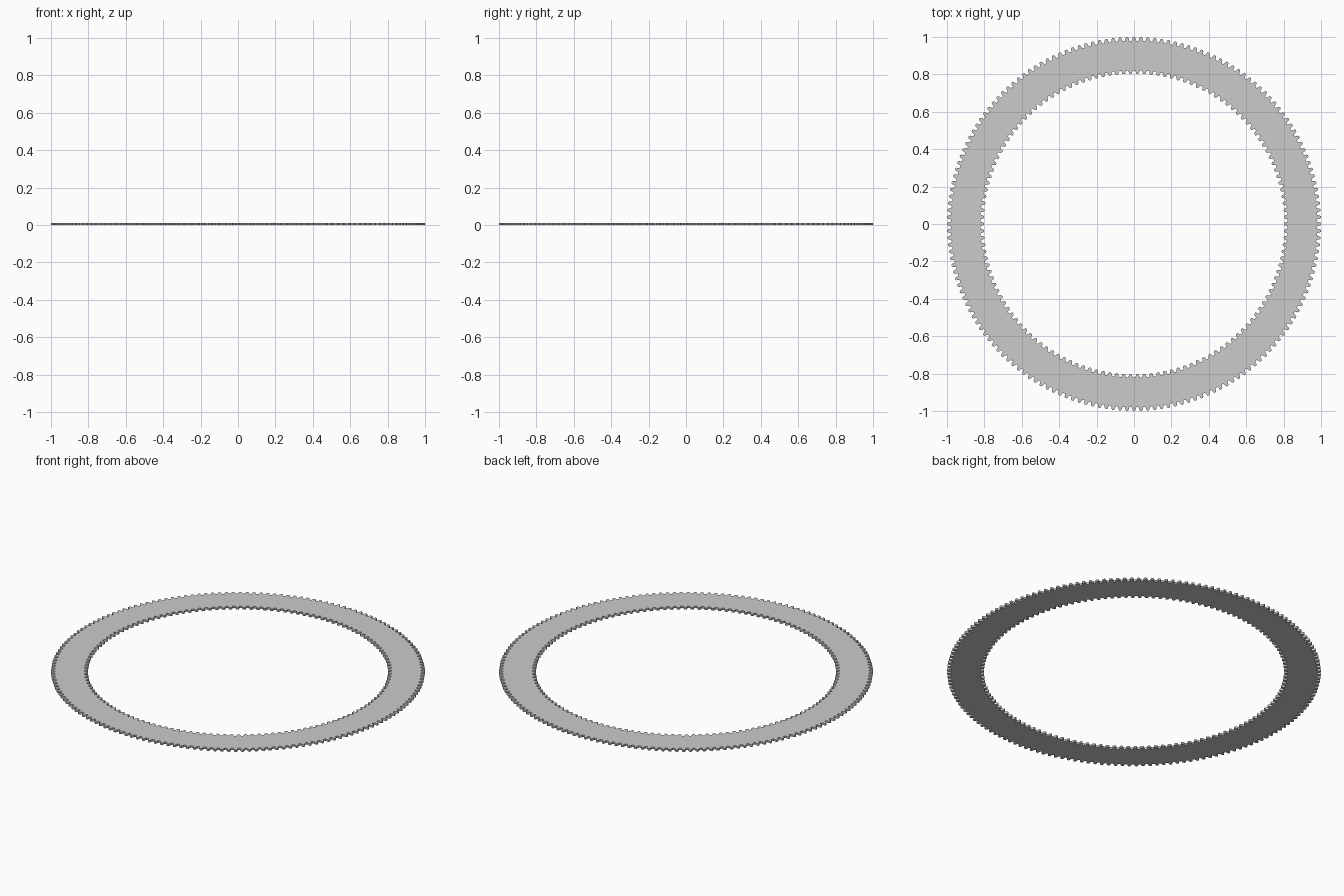
import bpy, bmesh
from math import pi, cos, sin

if "Cube" in bpy.data.objects:
    bpy.data.objects.remove(bpy.data.objects["Cube"])

THICK = 0.012

# One tooth: (fraction of pitch, fraction of tooth height), slightly rounded tip
TOOTH = [(-0.34, 0.0), (-0.27, 0.35), (-0.22, 0.75), (-0.12, 1.0),
         (0.0, 1.0), (0.12, 1.0), (0.22, 0.75), (0.27, 0.35), (0.34, 0.0)]


def toothed_outline(curve, count, root, tip):
    """Add a closed gear outline; tip < root makes inward-facing teeth."""
    pts = []
    for i in range(count):
        for f, h in TOOTH:
            a = 2 * pi * (i + f) / count
            r = root + (tip - root) * h
            pts.append((r * cos(a), r * sin(a), 0, 1))
    spline = curve.splines.new('POLY')
    spline.points.add(len(pts) - 1)
    for p, co in zip(spline.points, pts):
        p.co = co
    spline.use_cyclic_u = True


# Flat ring filled between the outer and inner gear outlines
curve = bpy.data.curves.new("toothed_ring", 'CURVE')
curve.dimensions = '2D'
curve.fill_mode = 'BOTH'
curve.extrude = THICK / 2
toothed_outline(curve, 168, 0.979, 1.0)
toothed_outline(curve, 138, 0.822, 0.803)
ring = bpy.data.objects.new("toothed_ring", curve)
bpy.context.collection.objects.link(ring)

# Convert to a clean, welded mesh standing on the floor
bpy.context.view_layer.objects.active = ring
ring.select_set(True)
bpy.ops.object.convert(target='MESH')
ring = bpy.context.object
bm = bmesh.new()
bm.from_mesh(ring.data)
bmesh.ops.remove_doubles(bm, verts=bm.verts, dist=1e-5)
bmesh.ops.recalc_face_normals(bm, faces=bm.faces)
bmesh.ops.translate(bm, verts=bm.verts, vec=(0, 0, THICK / 2))
for f in bm.faces:
    f.smooth = False
bm.to_mesh(ring.data)
bm.free()
